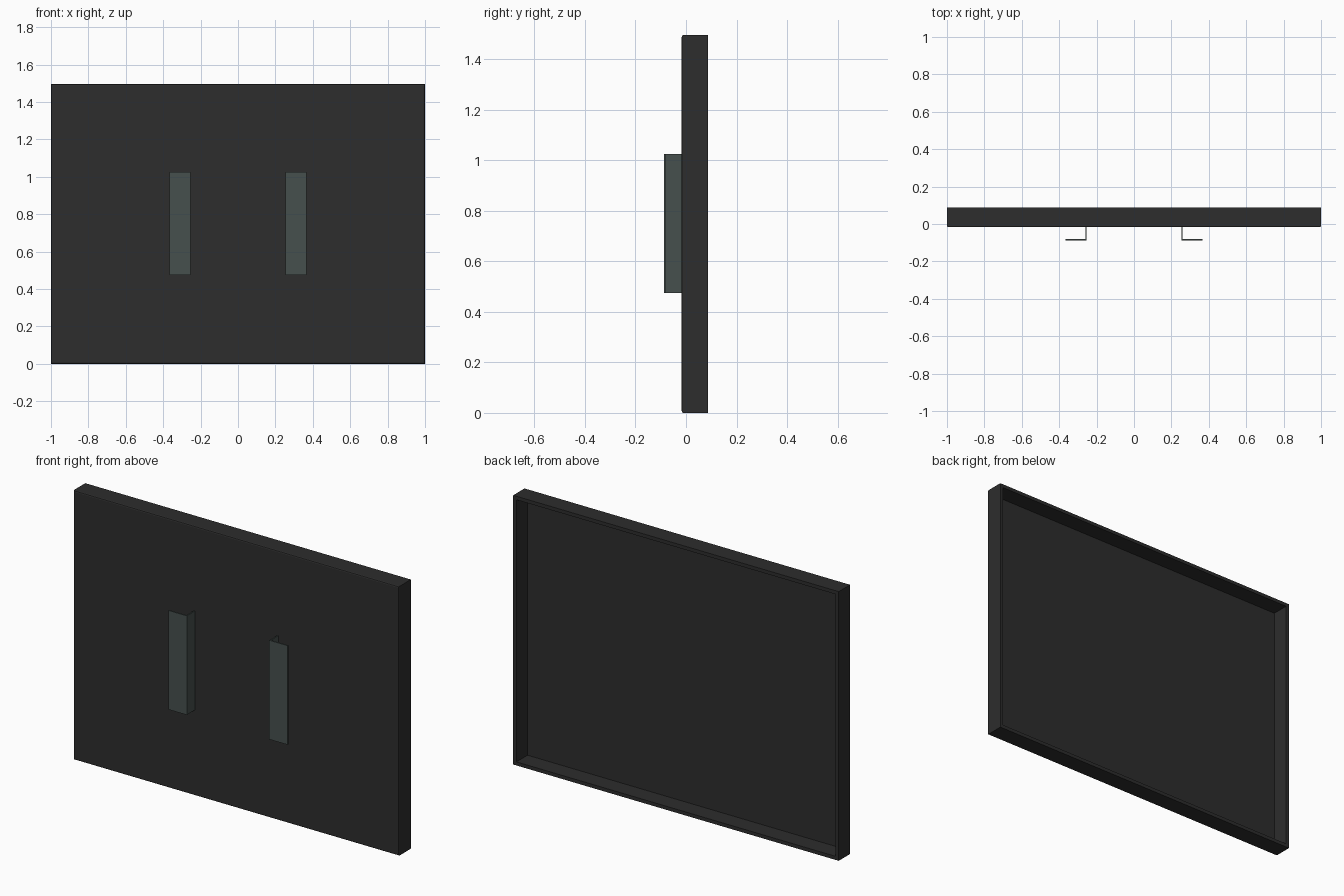
import bpy
import bmesh
from mathutils import Vector

cube = bpy.data.objects.get("Cube")
if cube:
    bpy.data.objects.remove(cube)

HEIGHT = 1.495
FRONT, BACK = -0.017, 0.088
RIM, SHEET = 0.028, 0.008


def material(name, color):
    mat = bpy.data.materials.new(name)
    mat.use_nodes = True
    mat.diffuse_color = color
    mat.node_tree.nodes["Principled BSDF"].inputs["Base Color"].default_value = color
    return mat


def add_object(name, bm, mat):
    bmesh.ops.recalc_face_normals(bm, faces=bm.faces)
    mesh = bpy.data.meshes.new(name)
    bm.to_mesh(mesh)
    bm.free()
    mesh.materials.append(mat)
    obj = bpy.data.objects.new(name, mesh)
    bpy.context.collection.objects.link(obj)
    return obj


def box(bm, low, high):
    low, high = Vector(low), Vector(high)
    verts = bmesh.ops.create_cube(bm, size=1)["verts"]
    for v in verts:
        v.co = (low + high) / 2 + v.co * (high - low)


charcoal = material("charcoal", (0.026, 0.026, 0.026, 1))
grey_green = material("grey green", (0.062, 0.081, 0.076, 1))

# Door panel: a shallow tray, open at the back
bm = bmesh.new()
box(bm, (-1, FRONT, 0), (1, BACK, HEIGHT))
bm.normal_update()
back = max(bm.faces, key=lambda f: f.normal.y)
bmesh.ops.inset_region(bm, faces=[back], thickness=RIM)
floor = bmesh.ops.extrude_discrete_faces(bm, faces=[back])["faces"][0]
for v in floor.verts:
    v.co.y = FRONT + SHEET

# Softened front edges
front_edges = [e for e in bm.edges if all(abs(v.co.y - FRONT) < 0.001 for v in e.verts)]
bmesh.ops.bevel(bm, geom=front_edges, offset=0.007, segments=2, profile=0.5,
                affect='EDGES', clamp_overlap=True)
add_object("door_panel", bm, charcoal)

# L-shaped handles: a web standing off the panel and a flange turned outward
for side, name in ((-1, "right_handle"), (1, "left_handle")):
    outline = [(0.253, FRONT), (0.253, -0.088), (0.366, -0.088),
               (0.366, -0.081), (0.26, -0.081), (0.26, FRONT)]
    bm = bmesh.new()
    face = bm.faces.new([bm.verts.new((side * x, y, 0.475)) for x, y in outline])
    top = bmesh.ops.extrude_face_region(bm, geom=[face])["geom"]
    bmesh.ops.translate(bm, vec=(0, 0, 0.55),
                        verts=[g for g in top if isinstance(g, bmesh.types.BMVert)])
    add_object(name, bm, grey_green)
